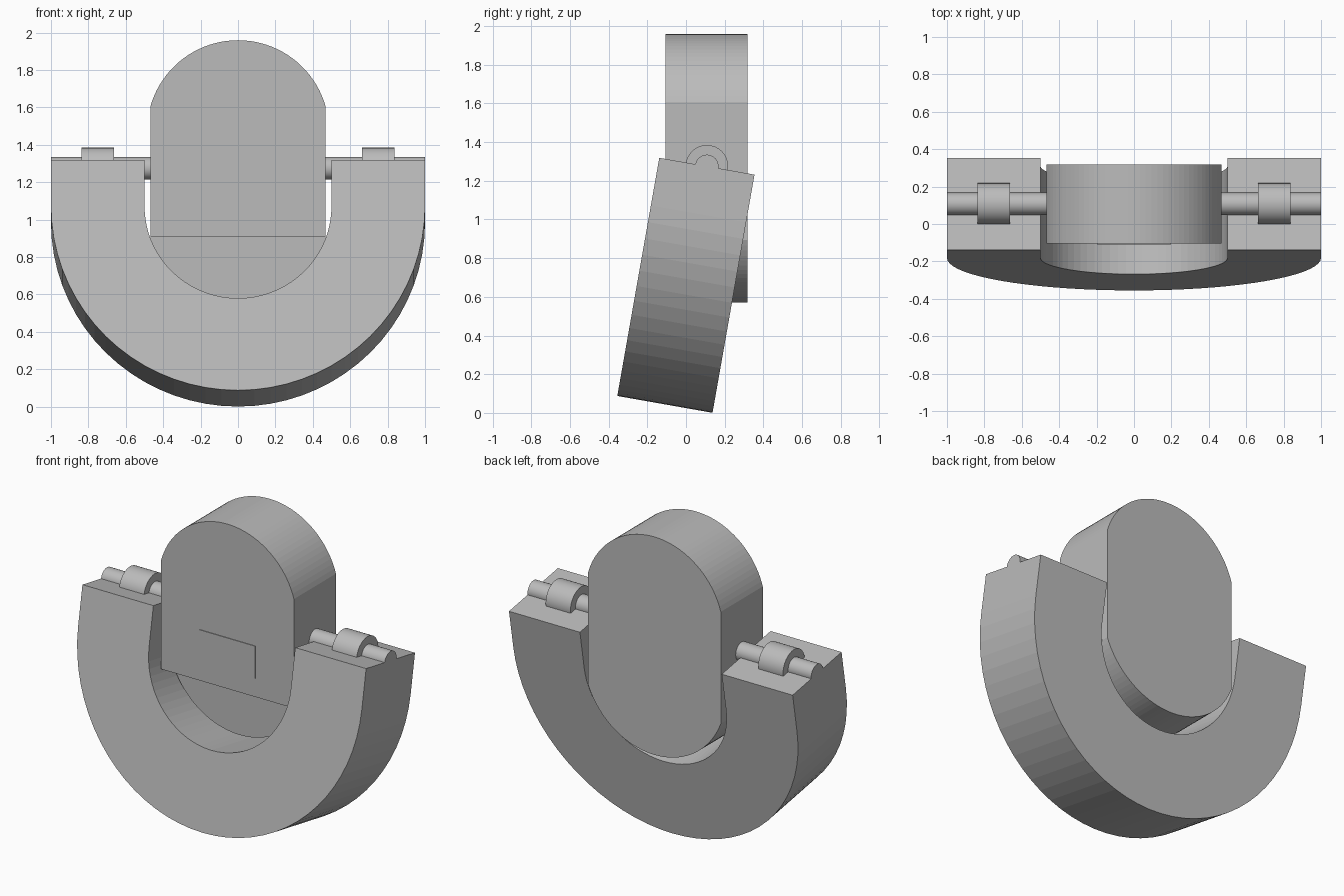
import bpy, bmesh, math
from mathutils import Matrix

cube = bpy.data.objects.get("Cube")
if cube:
    bpy.data.objects.remove(cube, do_unlink=True)

grey = bpy.data.materials.new("plain_grey")
grey.use_nodes = True
GREY = (0.5, 0.5, 0.5, 1)
grey.diffuse_color = GREY
grey.node_tree.nodes["Principled BSDF"].inputs["Base Color"].default_value = GREY

PIVOT_Y, PIVOT_Z = 0.108, 1.275   # hinge axis
TILT = math.radians(-10)


def finish(name, bm):
    bmesh.ops.recalc_face_normals(bm, faces=bm.faces[:])
    mesh = bpy.data.meshes.new(name)
    bm.to_mesh(mesh)
    bm.free()
    mesh.materials.append(grey)
    obj = bpy.data.objects.new(name, mesh)
    bpy.context.collection.objects.link(obj)
    return obj


def extrude_profile(name, points, y0, y1):
    """Extrude a closed x-z outline from y0 to y1."""
    bm = bmesh.new()
    face = bm.faces.new([bm.verts.new((x, y0, z)) for x, z in points])
    out = bmesh.ops.extrude_face_region(bm, geom=[face])
    moved = [g for g in out["geom"] if isinstance(g, bmesh.types.BMVert)]
    bmesh.ops.translate(bm, verts=moved, vec=(0, y1 - y0, 0))
    return finish(name, bm)


def arc(radius, cz, a0, a1, n):
    return [(radius * math.cos(a0 + (a1 - a0) * i / n),
             cz + radius * math.sin(a0 + (a1 - a0) * i / n)) for i in range(n + 1)]


def box(name, x, y0, y1, z0, z1):
    return extrude_profile(name, [(-x, z0), (x, z0), (x, z1), (-x, z1)], y0, y1)


def rod(name, radius, x0, x1, sides):
    bm = bmesh.new()
    place = Matrix.Translation(((x0 + x1) / 2, PIVOT_Y, PIVOT_Z)) @ Matrix.Rotation(math.pi / 2, 4, 'Y')
    bmesh.ops.create_cone(bm, cap_ends=True, segments=sides, radius1=radius,
                          radius2=radius, depth=x1 - x0, matrix=place)
    obj = finish(name, bm)
    obj.data.shade_smooth()
    obj.data.set_sharp_from_angle(angle=math.radians(40))
    return obj


# Tilted U-shaped cradle, outlined around the hinge axis
outline = [(-1, 0)] + arc(1, -0.25, -math.pi, 0, 36) + [(1, 0), (0.5, 0)]
outline += arc(0.5, -0.25, 0, -math.pi, 36) + [(-0.5, 0)]
cradle = extrude_profile("cradle", outline, -0.25, 0.25)
cradle.location = (0, PIVOT_Y, PIVOT_Z)
cradle.rotation_euler.x = TILT

# Upright body with rounded top and bottom
HALF, R_TOP, R_LOW = 0.468, 0.487, 0.5
top_angle, low_angle = math.acos(HALF / R_TOP), math.acos(HALF / R_LOW)
shape = arc(R_TOP, 1.472, top_angle, math.pi - top_angle, 40)
shape += arc(R_LOW, 1.07, math.pi + low_angle, 2 * math.pi - low_angle, 40)
FRONT, BACK = -0.105, 0.318
body = extrude_profile("body", shape, FRONT, BACK)

# Step cut under the front of the body
cutter = box("step_cutter", 0.8, FRONT - 0.2, FRONT + 0.12, 0.3, 0.91)
cutter.hide_render = True
cutter.hide_set(True)
cut = body.modifiers.new("step", 'BOOLEAN')
cut.operation, cut.solver, cut.object = 'DIFFERENCE', 'EXACT', cutter

# Thin plate on the front face
box("front_plate", 0.197, FRONT - 0.004, FRONT + 0.01, 1.03, 1.235)

# Hinge pins and their sleeves on both sides
for side, s in (("left", 1), ("right", -1)):
    rod(side + "_hinge_pin", 0.06, *sorted((s * 0.44, s * 1.0)), 32)
    rod(side + "_hinge_sleeve", 0.11, *sorted((s * 0.662, s * 0.837)), 32)
